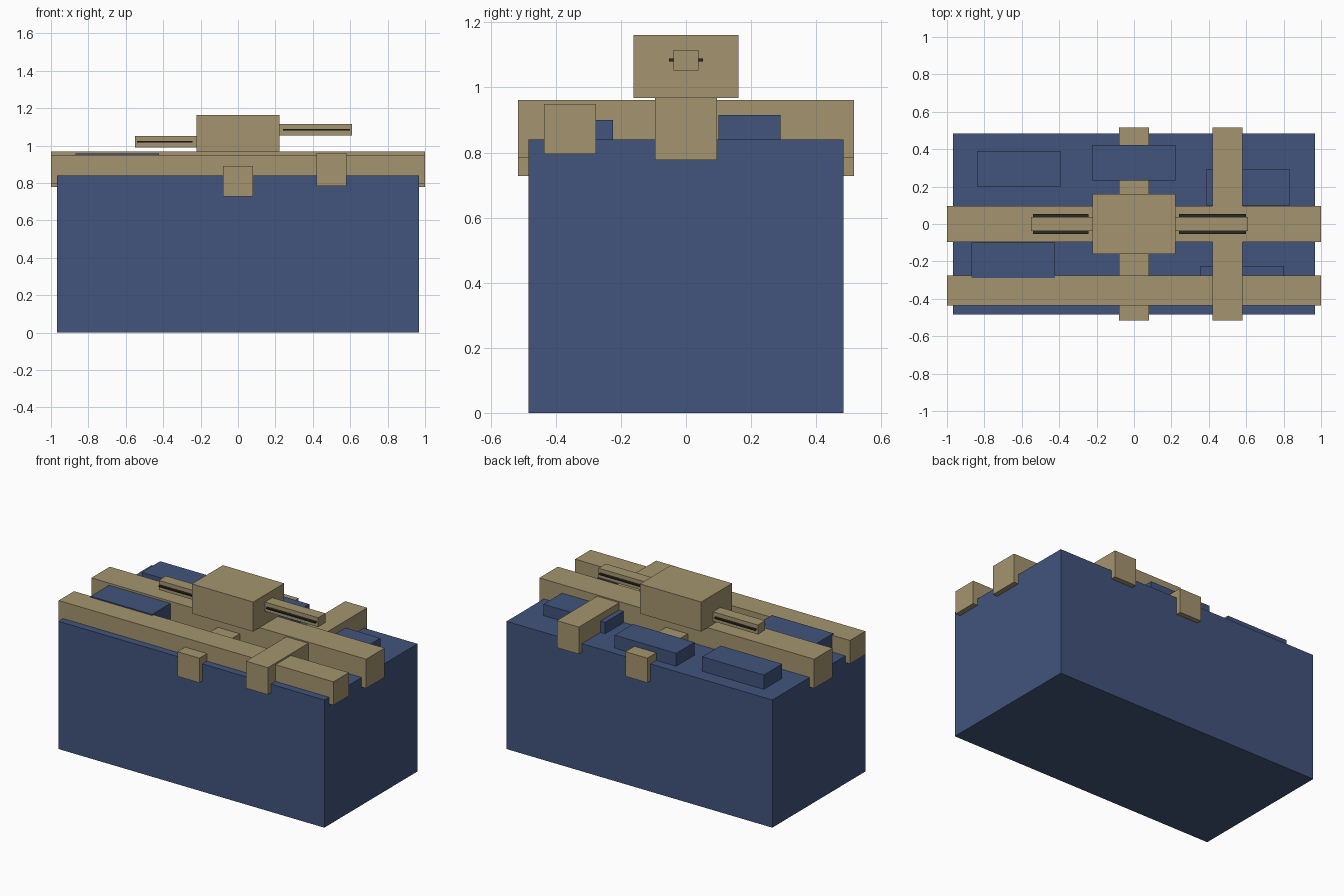
import bpy

if "Cube" in bpy.data.objects:
    bpy.data.objects.remove(bpy.data.objects["Cube"])


def material(name, rgb):
    m = bpy.data.materials.new(name)
    m.diffuse_color = (*rgb, 1)
    m.use_nodes = True
    m.node_tree.nodes["Principled BSDF"].inputs["Base Color"].default_value = m.diffuse_color
    return m


BLUE = material("blue paper", (0.054, 0.089, 0.202))
GOLD = material("gold ribbon", (0.376, 0.301, 0.162))
DARK = material("dark trim", (0.022, 0.021, 0.020))


def box(name, x, y, z, mat):
    """Box from (min, max) ranges on each axis."""
    ranges = (x, y, z)
    bpy.ops.mesh.primitive_cube_add(size=1, location=[(a + b) / 2 for a, b in ranges])
    ob = bpy.context.object
    ob.name = name
    ob.scale = [b - a for a, b in ranges]
    bpy.ops.object.transform_apply(location=False, rotation=False, scale=True)
    ob.data.materials.append(mat)
    return ob


# main body
box("body", (-0.967, 0.967), (-0.484, 0.484), (0, 0.84), BLUE)

# raised panels on the lid, all one footprint: left x, front y, top z
for i, (x, y, top) in enumerate([
        (-0.84, 0.20, 0.935), (-0.225, 0.232, 0.925), (0.385, 0.10, 0.915),
        (-0.87, -0.29, 0.957), (0.355, -0.415, 0.90)]):
    box(f"lid_panel_{i + 1}", (x, x + 0.448), (y, y + 0.191), (0.82, top), BLUE)

# straps running along the length and wrapping over the ends
box("long_strap_middle", (-1, 1), (-0.096, 0.096), (0.777, 0.969), GOLD)
box("long_strap_front", (-1, 1), (-0.436, -0.276), (0.796, 0.95), GOLD)

# straps running across the depth
box("cross_strap_middle", (-0.08, 0.08), (-0.516, 0.516), (0.728, 0.89), GOLD)
box("cross_strap_right", (0.419, 0.579), (-0.516, 0.516), (0.783, 0.961), GOLD)

# central block on top
box("top_block", (-0.223, 0.223), (-0.161, 0.161), (0.967, 1.162), GOLD)

# side arms, each with a thin dark strip showing on both faces
for side, x, z in (("left", (-0.55, -0.2), 1.02), ("right", (0.2, 0.61), 1.084)):
    box(f"{side}_arm", x, (-0.038, 0.038), (z - 0.031, z + 0.031), GOLD)
    strip = (-0.54, -0.243) if side == "left" else (0.24, 0.598)
    box(f"{side}_arm_strip", strip, (-0.053, 0.053), (z - 0.0045, z + 0.0045), DARK)
